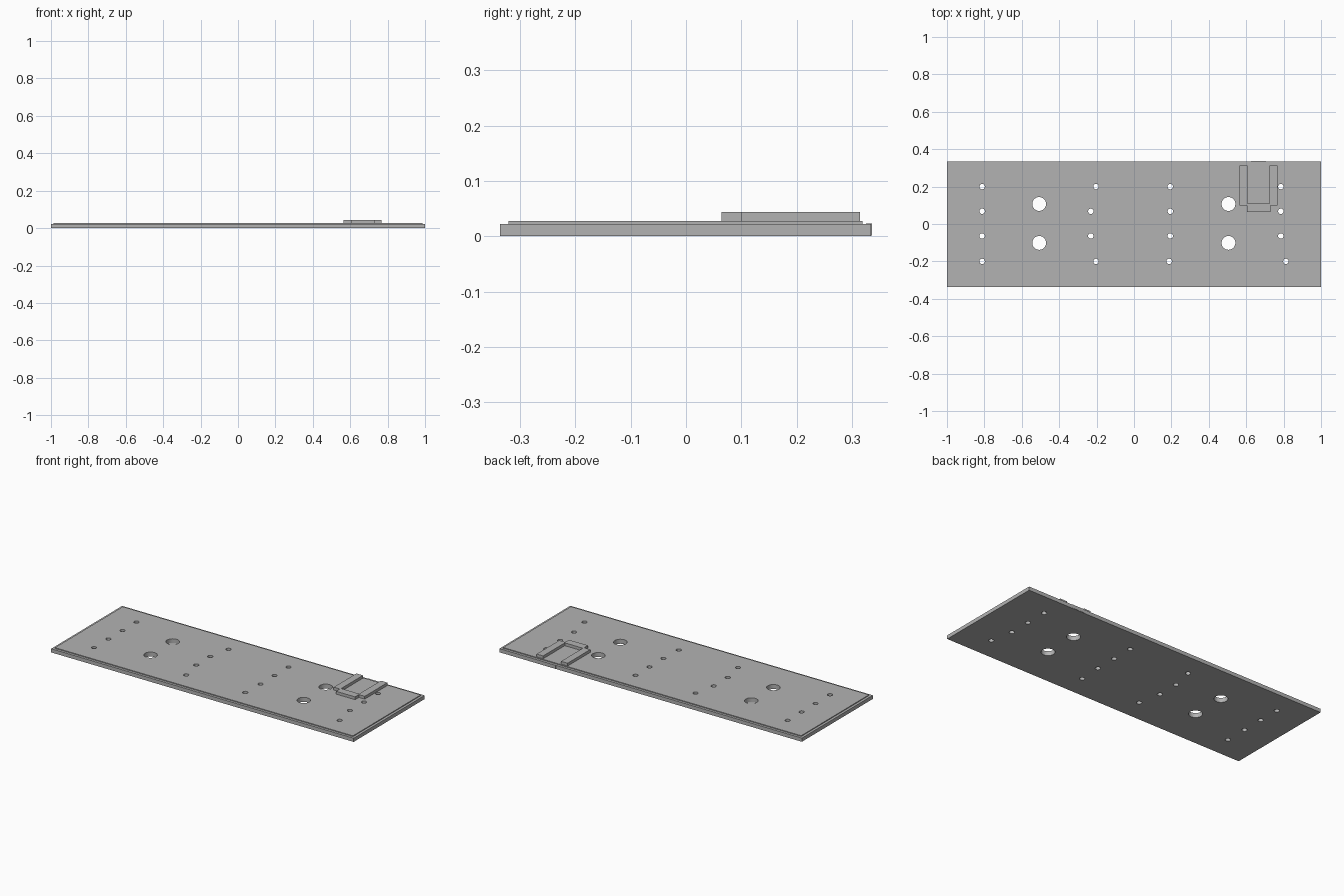
import bpy, bmesh
from mathutils import Matrix, Vector

if "Cube" in bpy.data.objects:
    bpy.data.objects.remove(bpy.data.objects["Cube"], do_unlink=True)

grey = bpy.data.materials.new("plain grey")
grey.use_nodes = True
colour = (0.45, 0.45, 0.45, 1)
grey.diffuse_color = colour
grey.node_tree.nodes["Principled BSDF"].inputs["Base Color"].default_value = colour


def finish(name, bm):
    mesh = bpy.data.meshes.new(name)
    bm.to_mesh(mesh)
    bm.free()
    mesh.materials.append(grey)
    obj = bpy.data.objects.new(name, mesh)
    bpy.context.collection.objects.link(obj)
    return obj


def add_box(bm, x, y, z):
    lo, hi = Vector((x[0], y[0], z[0])), Vector((x[1], y[1], z[1]))
    size = Matrix.Diagonal((*(hi - lo), 1))
    bmesh.ops.create_cube(bm, size=1, matrix=Matrix.Translation((lo + hi) / 2) @ size)


# Base plate with a slightly raised, inset top panel
BASE_Z, PANEL_Z, RIM = 0.022, 0.027, 0.021
bm = bmesh.new()
add_box(bm, (-1, 1), (-0.336, 0.334), (0, BASE_Z))
top = max(bm.faces, key=lambda f: f.calc_center_median().z)
bmesh.ops.inset_region(bm, faces=[top], thickness=RIM)
raised = bmesh.ops.extrude_face_region(bm, geom=[top])["geom"]
bmesh.ops.delete(bm, geom=[top], context="FACES")
bmesh.ops.translate(bm, vec=(0, 0, PANEL_Z - BASE_Z),
                    verts=[v for v in raised if isinstance(v, bmesh.types.BMVert)])
bmesh.ops.recalc_face_normals(bm, faces=bm.faces)
plate = finish("base_plate", bm)

# Through holes: four columns of screw holes and four large holes
rows = (0.2, 0.068, -0.064, -0.2)
columns = [(-0.812, -0.812, -0.812, -0.812), (-0.203, -0.231, -0.231, -0.203),
           (0.194, 0.194, 0.194, 0.188), (0.785, 0.785, 0.785, 0.812)]
holes = [(x, y, 0.0145) for col in columns for x, y in zip(col, rows)]
holes += [(x, y, 0.037) for x in (-0.507, 0.505) for y in (0.107, -0.101)]
bm = bmesh.new()
for x, y, r in holes:
    bmesh.ops.create_cone(bm, cap_ends=True, segments=32, radius1=r, radius2=r,
                          depth=0.2, matrix=Matrix.Translation((x, y, 0)))
cutter = finish("hole_cutter", bm)
cutter.hide_render = True

cut = plate.modifiers.new("holes", "BOOLEAN")
cut.operation, cut.solver, cut.object = "DIFFERENCE", "EXACT", cutter
bpy.context.view_layer.objects.active = plate
plate.select_set(True)
bpy.ops.object.modifier_apply(modifier=cut.name)
bpy.data.objects.remove(cutter, do_unlink=True)
bpy.ops.object.shade_smooth_by_angle()

# U-shaped connector bracket: two side rails and a cross bar
BRACKET_Z = (0.026, 0.044)
for name, x, y in (("bracket_right_rail", (0.563, 0.606), (0.1, 0.314)),
                   ("bracket_left_rail", (0.725, 0.768), (0.1, 0.314)),
                   ("bracket_cross_bar", (0.604, 0.729), (0.064, 0.109))):
    bm = bmesh.new()
    add_box(bm, x, y, BRACKET_Z)
    finish(name, bm)

# Small tab on the back edge behind the bracket
bm = bmesh.new()
add_box(bm, (0.626, 0.707), (0.325, 0.336), (0.001, BASE_Z + 0.0005))
finish("edge_tab", bm)
